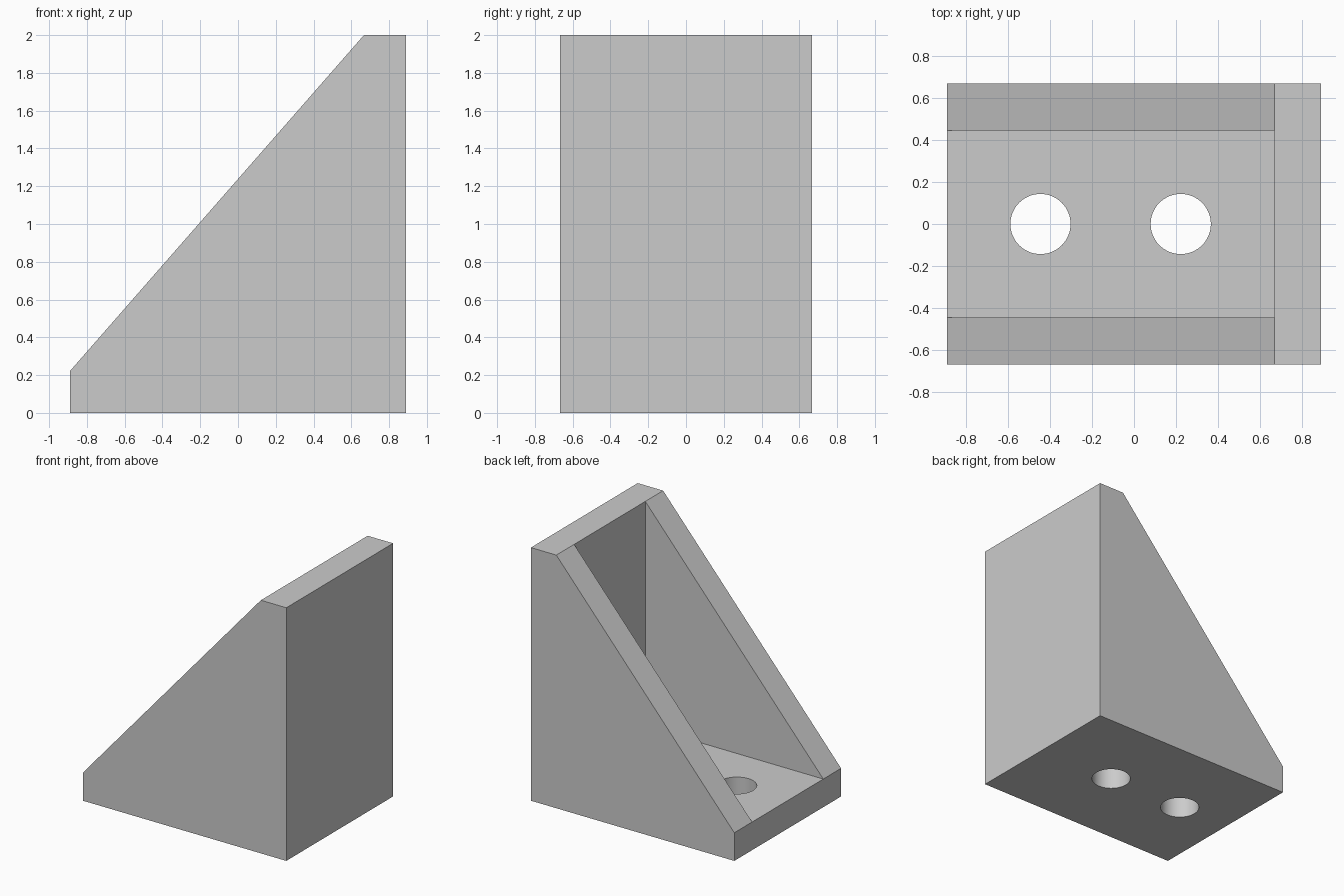
import bpy
import bmesh
from math import radians
from mathutils import Matrix, Vector

if "Cube" in bpy.data.objects:
    bpy.data.objects.remove(bpy.data.objects["Cube"], do_unlink=True)

T = 2 / 9                    # wall thickness; all sizes are multiples of it
X, Y, H = 4 * T, 3 * T, 9 * T

grey = bpy.data.materials.new("plain grey")
grey.use_nodes = True
colour = (0.6, 0.6, 0.6, 1)
grey.diffuse_color = colour
grey.node_tree.nodes["Principled BSDF"].inputs["Base Color"].default_value = colour


def add_object(name, bm):
    bmesh.ops.recalc_face_normals(bm, faces=bm.faces)
    mesh = bpy.data.meshes.new(name)
    bm.to_mesh(mesh)
    bm.free()
    mesh.materials.append(grey)
    obj = bpy.data.objects.new(name, mesh)
    bpy.context.collection.objects.link(obj)
    return obj


def prism(name, profile, half_width):
    """Extrude an x-z profile symmetrically along y."""
    bm = bmesh.new()
    face = bm.faces.new([bm.verts.new((x, -half_width, z)) for x, z in profile])
    new = bmesh.ops.extrude_face_region(bm, geom=[face])["geom"]
    verts = [v for v in new if isinstance(v, bmesh.types.BMVert)]
    bmesh.ops.translate(bm, verts=verts, vec=Vector((0, 2 * half_width, 0)))
    return add_object(name, bm)


def cylinder(name, x, radius):
    bm = bmesh.new()
    bmesh.ops.create_cone(bm, cap_ends=True, segments=64, radius1=radius, radius2=radius,
                          depth=4 * T, matrix=Matrix.Translation((x, 0, T / 2)))
    return add_object(name, bm)


# Solid body with the sloping side outline
bracket = prism("angle_bracket", [(-X, 0), (X, 0), (X, H), (X - T, H), (-X, T)], Y)

# Open pocket between the two side ribs, and the bolt holes in the base
cutters = [
    prism("pocket_cutter", [(-X - T, T), (X - T, T), (X - T, H + T), (-X - T, H + T)], Y - T),
    cylinder("outer_hole_cutter", -2 * T, 0.143),
    cylinder("inner_hole_cutter", T, 0.143),
]

bpy.context.view_layer.objects.active = bracket
for cutter in cutters:
    cutter.hide_render = True
    mod = bracket.modifiers.new(cutter.name, "BOOLEAN")
    mod.operation = "DIFFERENCE"
    mod.solver = "EXACT"
    mod.object = cutter
    bpy.ops.object.modifier_apply(modifier=mod.name)
    bpy.data.objects.remove(cutter, do_unlink=True)

# Smooth hole walls, crisp plate edges
bpy.ops.object.select_all(action="DESELECT")
bracket.select_set(True)
bpy.ops.object.shade_smooth_by_angle(angle=radians(30))
